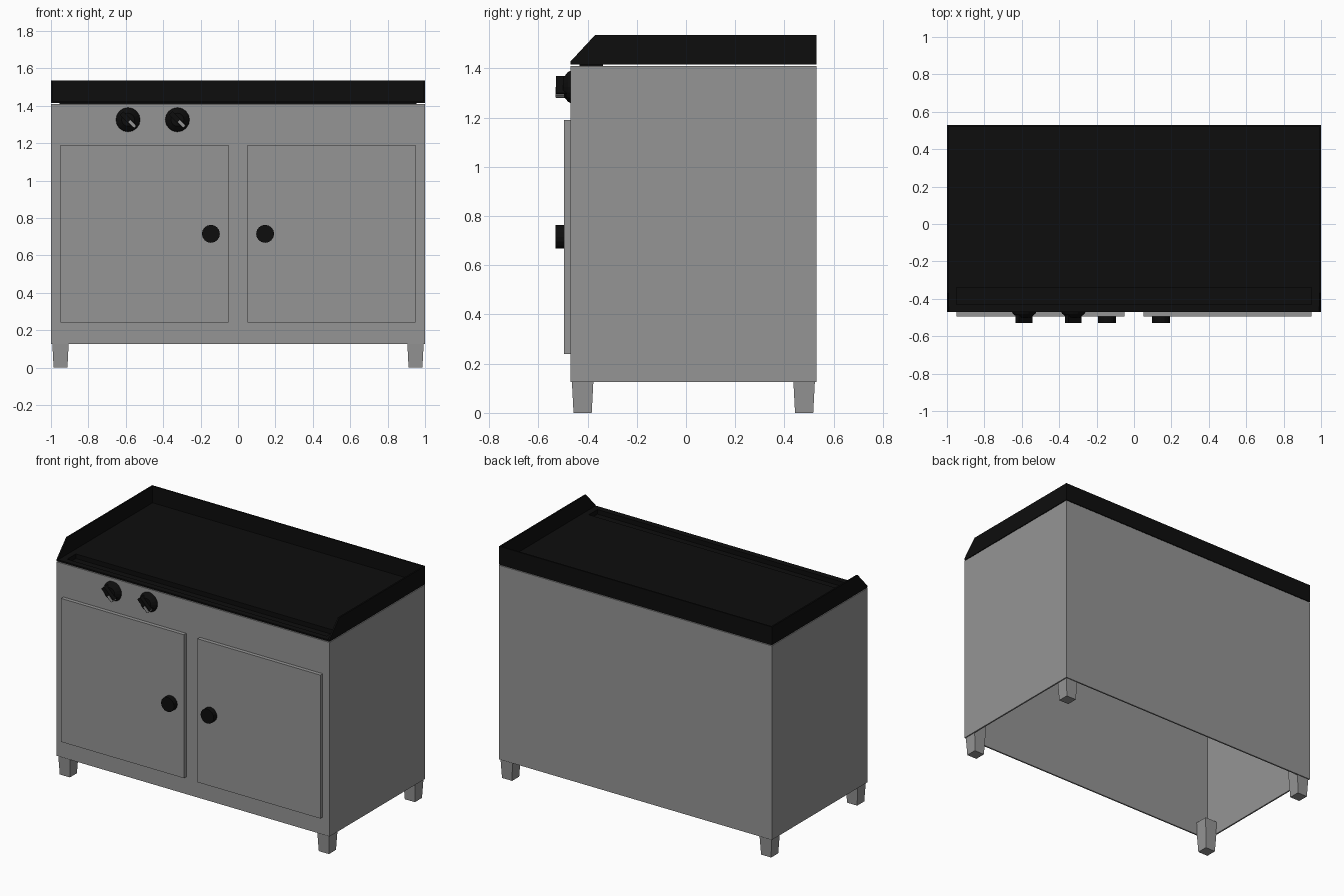
import bpy, bmesh, math
from mathutils import Matrix, Vector

if "Cube" in bpy.data.objects:
    bpy.data.objects.remove(bpy.data.objects["Cube"])


def material(name, c):
    m = bpy.data.materials.new(name)
    m.diffuse_color = (c, c, c, 1)
    m.use_nodes = True
    m.node_tree.nodes["Principled BSDF"].inputs["Base Color"].default_value = m.diffuse_color
    return m


STEEL = material("steel grey", 0.30)
BLACK = material("black", 0.004)


def finish(name, bm, mat):
    bmesh.ops.recalc_face_normals(bm, faces=bm.faces)
    me = bpy.data.meshes.new(name)
    bm.to_mesh(me)
    bm.free()
    me.materials.append(mat)
    ob = bpy.data.objects.new(name, me)
    bpy.context.collection.objects.link(ob)
    return ob


def box(name, lo, hi, mat, matrix=Matrix()):
    lo, hi = Vector(lo), Vector(hi)
    bm = bmesh.new()
    bmesh.ops.create_cube(bm, size=1)
    bmesh.ops.scale(bm, vec=hi - lo, verts=bm.verts)
    bmesh.ops.translate(bm, vec=(lo + hi) / 2, verts=bm.verts)
    bmesh.ops.transform(bm, matrix=matrix, verts=bm.verts)
    return finish(name, bm, mat)


def dial(name, x, z, y_back, y_front, r_back, r_front, mat, sides=16):
    # round part whose axis points to the front
    bm = bmesh.new()
    bmesh.ops.create_cone(bm, cap_ends=True, segments=sides, radius1=r_back,
                          radius2=r_front, depth=y_back - y_front)
    bmesh.ops.rotate(bm, matrix=Matrix.Rotation(math.pi / 2, 3, 'X'), verts=bm.verts)
    bmesh.ops.translate(bm, vec=(x, (y_back + y_front) / 2, z), verts=bm.verts)
    return finish(name, bm, mat)


def side_plate(name, profile, x0, x1, mat):
    # (y, z) outline extruded along x
    bm = bmesh.new()
    f = bm.faces.new([bm.verts.new((x0, y, z)) for y, z in profile])
    ext = bmesh.ops.extrude_face_region(bm, geom=[f])
    bmesh.ops.translate(bm, vec=(x1 - x0, 0, 0),
                        verts=[v for v in ext["geom"] if isinstance(v, bmesh.types.BMVert)])
    return finish(name, bm, mat)


# Cabinet: four thin walls, open underneath
T = 0.01
Y0, Y1, Z0, Z1 = -0.47, 0.53, 0.125, 1.41
box("cabinet_front", (-1, Y0, Z0), (1, Y0 + T, Z1), STEEL)
box("cabinet_back", (-1, Y1 - T, Z0), (1, Y1, Z1), STEEL)
for s, side in ((-1, "left"), (1, "right")):
    a, b = sorted((s, s * (1 - T)))
    box("cabinet_" + side, (a, Y0 + T, Z0), (b, Y1 - T, Z1), STEEL)

    # Doors and their round handles
    a, b = sorted((s * 0.05, s * 0.95))
    box("door_" + side, (a, -0.495, 0.24), (b, Y0, 1.19), STEEL)
    dial("door_knob_" + side, s * 0.145, 0.715, -0.495, -0.53, 0.048, 0.048, BLACK)

    # Tapered legs, reaching up inside the cabinet
    for y, end in ((-0.42, "front"), (0.48, "back")):
        bm = bmesh.new()
        bmesh.ops.create_cone(bm, cap_ends=True, segments=4, radius1=0.037 * 2 ** 0.5,
                              radius2=0.048 * 2 ** 0.5, depth=0.21,
                              matrix=Matrix.Rotation(math.pi / 4, 4, 'Z'))
        bmesh.ops.translate(bm, vec=(s * 0.949, y, 0.105), verts=bm.verts)
        finish(f"leg_{end}_{side}", bm, STEEL)

    # Side splash guards with a sloped front end
    side_plate("splash_guard_" + side,
               [(Y0, 1.415), (Y0, 1.427), (-0.37, 1.535), (Y1, 1.535), (Y1, 1.415)],
               s * (1 - T), s, BLACK)
box("splash_guard_back", (-0.99, Y1 - T, 1.415), (0.99, Y1, 1.535), BLACK)

# Griddle plate with a sunken grease trough near the front
bm = bmesh.new()
xs, ys = (-0.99, -0.95, 0.95, 0.99), (Y0, -0.43, -0.34, Y1 - T)
v = [[bm.verts.new((x, y, 1.425)) for y in ys] for x in xs]
for i in range(3):
    for j in range(3):
        f = bm.faces.new((v[i][j], v[i + 1][j], v[i + 1][j + 1], v[i][j + 1]))
        if i == j == 1:
            trough = f
bmesh.ops.inset_region(bm, faces=[trough], thickness=0.025, depth=0)
bmesh.ops.translate(bm, vec=(0, 0, -0.03), verts=trough.verts)
plate = finish("griddle_plate", bm, BLACK)
mod = plate.modifiers.new("thickness", 'SOLIDIFY')
mod.thickness = T
mod.offset = -1

# Control dials: flared base, diagonal grip and grey pointer
for n, x in enumerate((-0.588, -0.324), 1):
    z = 1.325
    dial(f"dial_base_{n}", x, z, Y0, -0.48, 0.065, 0.06, BLACK)
    dial(f"dial_cone_{n}", x, z, -0.48, -0.50, 0.06, 0.035, BLACK)
    m = Matrix.Translation((x, 0, z)) @ Matrix.Rotation(math.pi / 4, 4, 'Y')
    box(f"dial_grip_{n}", (-0.05, -0.528, -0.013), (0.05, -0.48, 0.013), BLACK, m)
    box(f"dial_pointer_{n}", (0.01, -0.53, -0.008), (0.054, -0.495, 0.008), STEEL, m)
